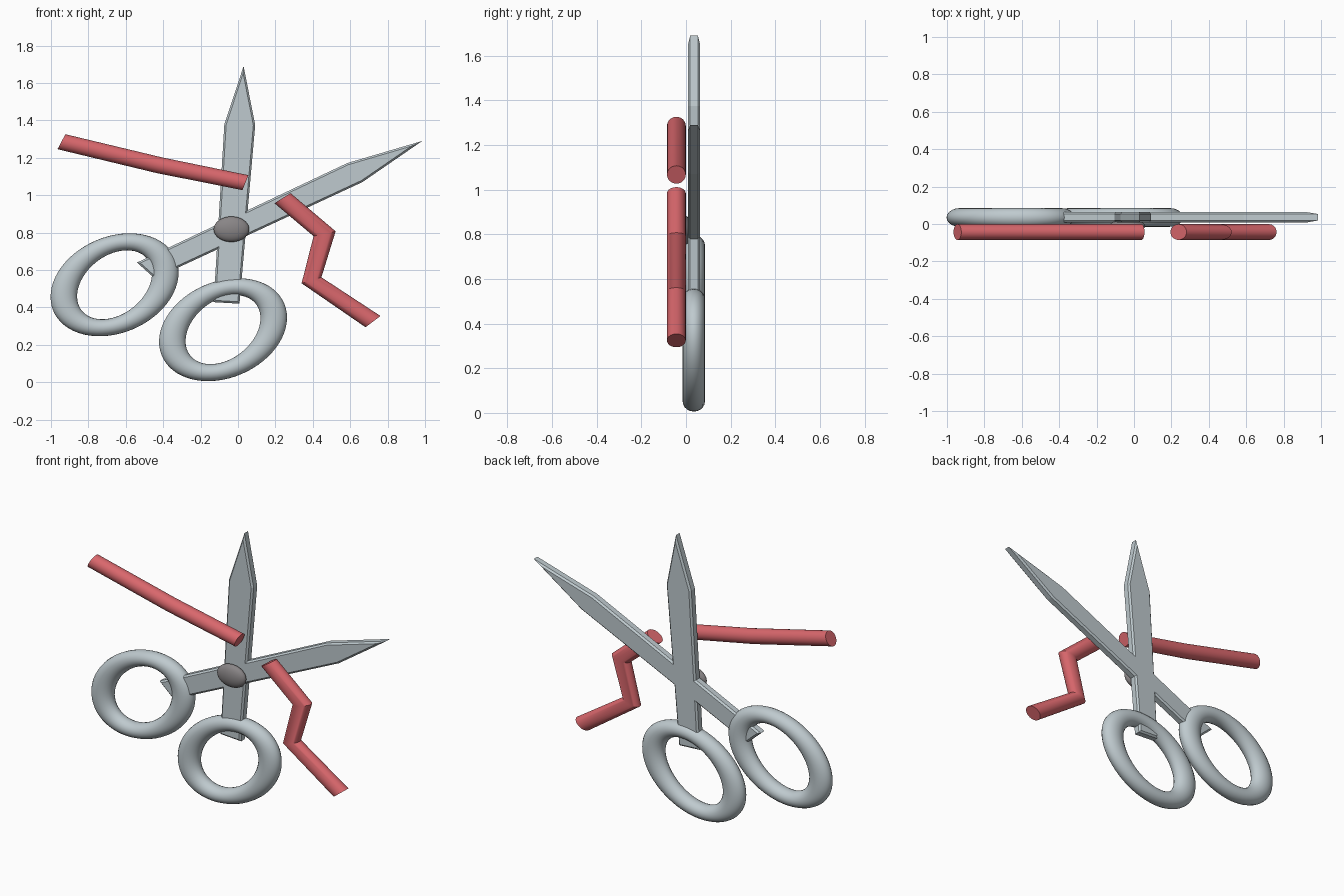
import bpy, bmesh, math
from mathutils import Vector

if "Cube" in bpy.data.objects:
    bpy.data.objects.remove(bpy.data.objects["Cube"])


def material(name, rgb):
    m = bpy.data.materials.new(name)
    m.diffuse_color = (*rgb, 1)
    m.use_nodes = True
    m.node_tree.nodes["Principled BSDF"].inputs["Base Color"].default_value = m.diffuse_color
    return m


STEEL = material("pale_steel", (0.52, 0.59, 0.62))
RED = material("soft_red", (0.69, 0.135, 0.15))
GREY = material("dark_grey", (0.25, 0.235, 0.24))


def finish(bm, name, mat, smooth=True):
    bmesh.ops.recalc_face_normals(bm, faces=bm.faces)
    mesh = bpy.data.meshes.new(name)
    bm.to_mesh(mesh)
    bm.free()
    ob = bpy.data.objects.new(name, mesh)
    bpy.context.collection.objects.link(ob)
    mesh.materials.append(mat)
    if smooth:
        bpy.ops.object.select_all(action='DESELECT')
        ob.select_set(True)
        bpy.context.view_layer.objects.active = ob
        bpy.ops.object.shade_smooth_by_angle(angle=math.radians(30))
    return ob


def skin(bm, loops, closed):
    """Join rows of points into a tube, closed on itself or capped."""
    rows = [[bm.verts.new(p) for p in loop] for loop in loops]
    n = len(rows[0])
    pairs = list(zip(rows, rows[1:])) + ([(rows[-1], rows[0])] if closed else [])
    for a, b in pairs:
        for i in range(n):
            j = (i + 1) % n
            bm.faces.new((a[i], a[j], b[j], b[i]))
    if not closed:
        bm.faces.new(rows[0])
        bm.faces.new(rows[-1])


def section(centre, half, ry, n):
    """Oval section spanned by an in-plane half vector and the y axis."""
    return [centre + half * math.cos(2 * math.pi * k / n)
            + Vector((0, ry * math.sin(2 * math.pi * k / n), 0)) for k in range(n)]


def blade(name, outline, y0=0.009, y1=0.063):
    bm = bmesh.new()
    face = bm.faces.new([bm.verts.new((x, y0, z)) for x, z in outline])
    ext = bmesh.ops.extrude_face_region(bm, geom=[face], use_keep_orig=True)
    for v in ext["geom"]:
        if isinstance(v, bmesh.types.BMVert):
            v.co.y = y1
    bmesh.ops.recalc_face_normals(bm, faces=bm.faces)
    rim = [e for e in bm.edges if abs(e.verts[0].co.y - e.verts[1].co.y) < 1e-5]
    bmesh.ops.bevel(bm, geom=rim, offset=0.01, segments=1, affect='EDGES')
    finish(bm, name, STEEL, smooth=False)


def oval(a, b, deg, t):
    """Point on a tilted oval in the xz plane."""
    r = math.radians(deg)
    u, w = a * math.cos(t - r), b * math.sin(t - r)
    return Vector((u * math.cos(r) - w * math.sin(r), 0, u * math.sin(r) + w * math.cos(r)))


def handle(name, x, z, n=64):
    bm = bmesh.new()
    loops = []
    for i in range(n):
        t = 2 * math.pi * i / n
        outer, inner = oval(0.356, 0.257, 23.5, t), oval(0.223, 0.156, 38, t)
        loops.append(section(Vector((x, 0.035, z)) + (outer + inner) / 2,
                             (outer - inner) / 2, 0.05, 20))
    skin(bm, loops, True)
    finish(bm, name, STEEL)


def cord(name, path):
    bm = bmesh.new()
    skin(bm, [section(Vector((x, -0.043, z)), Vector((hx, 0, hz)), 0.042, 32)
              for x, z, hx, hz in path], False)
    finish(bm, name, RED)


# Two crossed blades
blade("upright_blade", [(0.03, 1.69), (0.092, 1.375), (0.008, 0.42), (-0.13, 0.428), (-0.073, 1.38)])
blade("slanted_blade", [(0.985, 1.29), (0.665, 1.07), (-0.445, 0.555), (-0.54, 0.64), (0.585, 1.172)])

# Finger rings
handle("left_handle", -0.66, 0.521)
handle("right_handle", -0.08, 0.281)

# Pivot dome
bm = bmesh.new()
bmesh.ops.create_uvsphere(bm, u_segments=40, v_segments=20, radius=1)
for v in bm.verts:
    v.co = Vector((-0.035 + 0.095 * v.co.x, -0.01 + 0.035 * v.co.y, 0.818 + 0.068 * v.co.z))
finish(bm, "pivot", GREY)

# Cut cord pieces: x, z, then the half width of the section in x and z
cord("long_cord", [(-0.944, 1.286, 0.021, 0.04), (-0.42, 1.16, 0.018, 0.041),
                   (0.04, 1.067, 0.016, 0.04)])
cord("bent_cord", [(0.238, 0.984, 0.043, 0.027), (0.463, 0.794, 0.059, 0.013),
                   (0.393, 0.545, 0.053, 0.016), (0.722, 0.324, 0.04, 0.03)])
